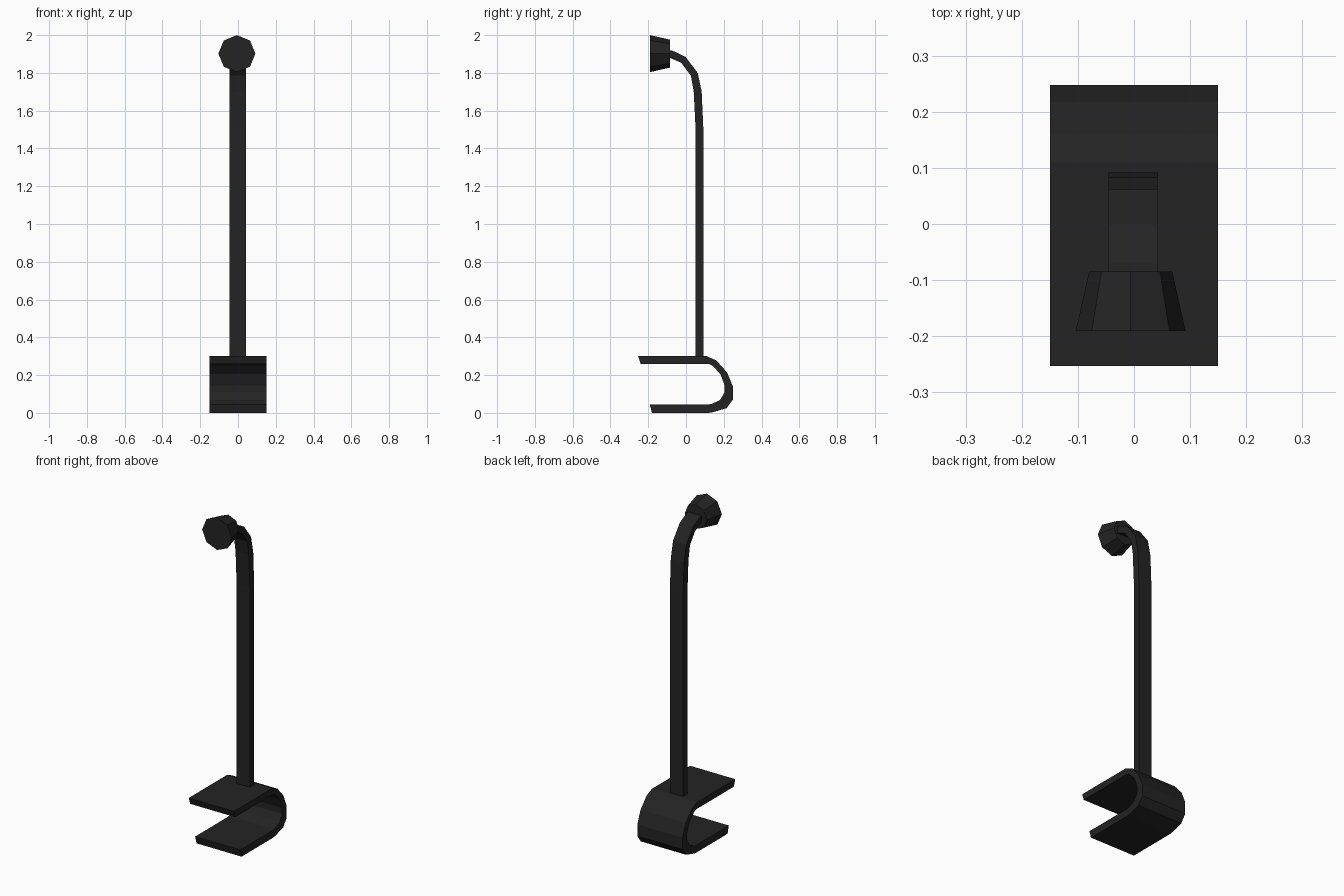
import bpy, bmesh, math
from mathutils import Matrix

if "Cube" in bpy.data.objects:
    bpy.data.objects.remove(bpy.data.objects["Cube"])

black = bpy.data.materials.new("matte black")
black.diffuse_color = (0.017, 0.017, 0.017, 1)
black.use_nodes = True
black.node_tree.nodes["Principled BSDF"].inputs["Base Color"].default_value = black.diffuse_color


def finish(name, bm):
    bmesh.ops.recalc_face_normals(bm, faces=bm.faces)
    me = bpy.data.meshes.new(name)
    bm.to_mesh(me)
    bm.free()
    me.materials.append(black)
    ob = bpy.data.objects.new(name, me)
    bpy.context.collection.objects.link(ob)
    return ob


def bent_strip(name, outer, inner, x0, x1):
    """Bar of rectangular section between two side-view (y, z) outlines."""
    bm = bmesh.new()
    rings = [[bm.verts.new(p) for p in ((x0, *o), (x1, *o), (x1, *i), (x0, *i))]
             for o, i in zip(outer, inner)]
    for a, b in zip(rings, rings[1:]):
        for k in range(4):
            n = (k + 1) % 4
            bm.faces.new((a[k], a[n], b[n], b[k]))
    bm.faces.new(rings[0])
    bm.faces.new(rings[-1])
    return finish(name, bm)


# C-shaped clamp at the bottom
bent_strip("clamp",
           [(-.253, .3), (.11, .3), (.16, .278), (.217, .215), (.248, .14),
            (.248, .07), (.215, .025), (.14, .003), (.12, 0), (-.18, 0)],
           [(-.24, .26), (.12, .26), (.14, .25), (.182, .205), (.205, .145),
            (.205, .11), (.18, .068), (.135, .047), (.12, .045), (-.192, .045)],
           -.15, .15)

# Upright stem curving forward at the top
bent_strip("stem",
           [(.092, .28), (.092, 1.5), (.083, 1.7), (.062, 1.8), (-.003, 1.885),
            (-.07, 1.917), (-.1, 1.92)],
           [(.051, .28), (.051, 1.5), (.041, 1.7), (.026, 1.785), (-.025, 1.853),
            (-.09, 1.882), (-.1, 1.884)],
           -.045, .043)

# Eight-sided tapered head facing the front
bm = bmesh.new()
bmesh.ops.create_cone(bm, cap_ends=True, segments=8, radius1=.098, radius2=.074, depth=.106)
bm.transform(Matrix.Translation((-.006, -.138, 1.902)) @ Matrix.Rotation(-math.pi / 2, 4, 'X'))
finish("head", bm)
